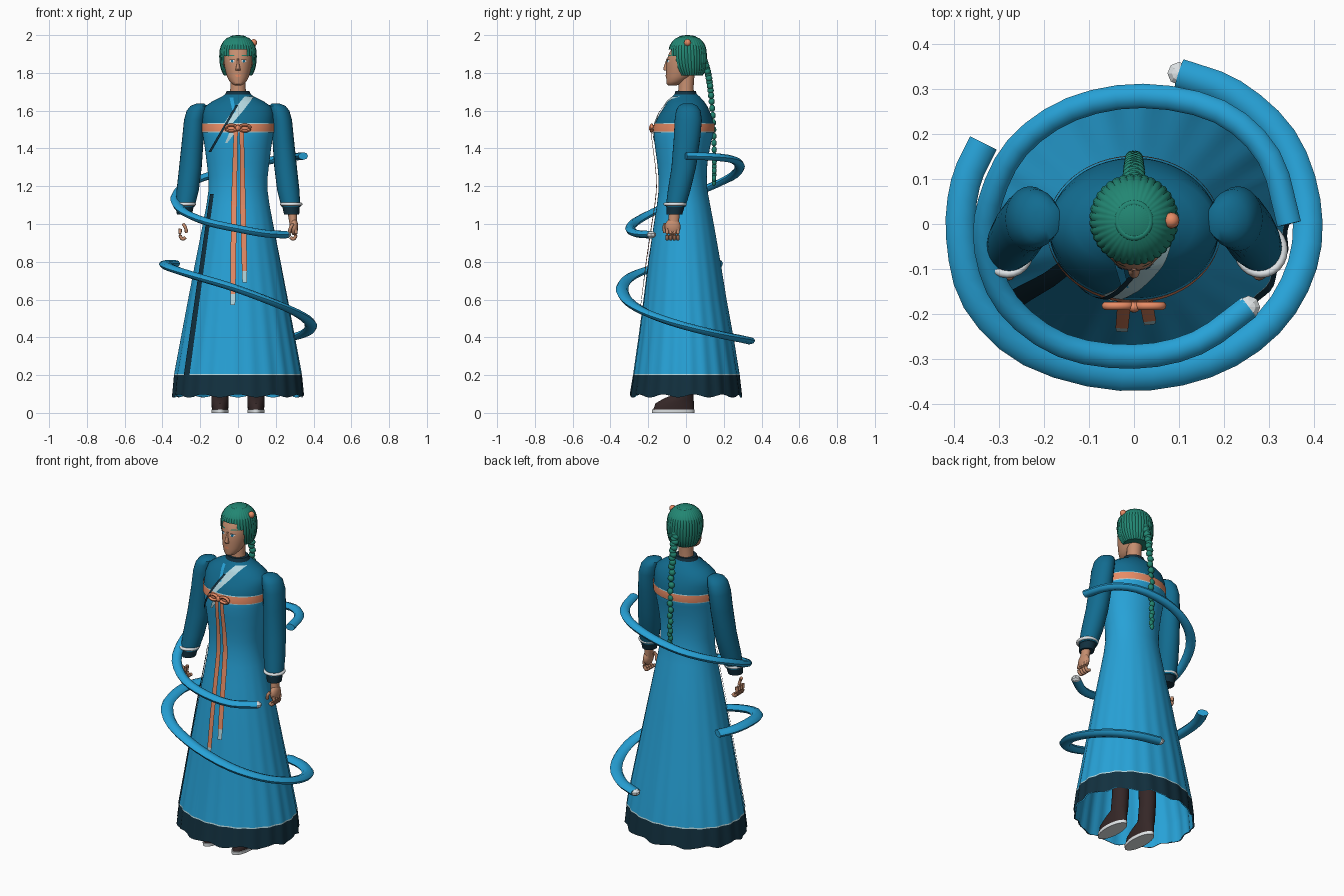
import bpy, bmesh, math
from mathutils import Vector

if "Cube" in bpy.data.objects:
    bpy.data.objects.remove(bpy.data.objects["Cube"])


def mat(name, r, g, b):
    m = bpy.data.materials.new(name)
    m.diffuse_color = (r, g, b, 1)
    m.use_nodes = True
    m.node_tree.nodes["Principled BSDF"].inputs["Base Color"].default_value = m.diffuse_color
    return m


SKY = mat("sky_blue", 0.02, 0.36, 0.68)
TEAL = mat("deep_blue", 0.006, 0.15, 0.28)
NAVY = mat("navy", 0.006, 0.03, 0.05)
GREEN = mat("hair_green", 0.016, 0.24, 0.17)
ORANGE = mat("orange", 0.80, 0.26, 0.13)
SKIN = mat("skin", 0.56, 0.27, 0.16)
WHITE = mat("white", 0.80, 0.84, 0.86)
PALE = mat("pale_aqua", 0.45, 0.68, 0.74)
BROWN = mat("dark_brown", 0.035, 0.02, 0.02)


def finish(name, bm, mats, rule=None, smooth=40, recalc=True):
    if recalc:
        bmesh.ops.recalc_face_normals(bm, faces=bm.faces)
    me = bpy.data.meshes.new(name)
    for m in mats:
        me.materials.append(m)
    if rule:
        for f in bm.faces:
            f.material_index = rule(f.calc_center_median())
    bm.to_mesh(me)
    bm.free()
    ob = bpy.data.objects.new(name, me)
    bpy.context.collection.objects.link(ob)
    if smooth:
        bpy.context.view_layer.objects.active = ob
        ob.select_set(True)
        bpy.ops.object.shade_smooth_by_angle(angle=math.radians(smooth))
        ob.select_set(False)
    return ob


def bridge(bm, rings, caps=True):
    n = len(rings[0])
    for a, b in zip(rings, rings[1:]):
        for i in range(n):
            j = (i + 1) % n
            bm.faces.new((a[i], a[j], b[j], b[i]))
    if caps:
        bm.faces.new(rings[0])
        bm.faces.new(rings[-1])


# Stack of ellipses: each ring is (z, cx, cy, rx, ry)
def loft(name, rings, mats, n=32, caps=True, rule=None, wave=None, keep=None, smooth=40):
    bm = bmesh.new()
    loops = []
    for z, cx, cy, rx, ry in rings:
        loop = []
        for i in range(n):
            a = math.tau * i / n
            k, dz = wave(a, z) if wave else (1, 0)
            loop.append(bm.verts.new((cx + rx * k * math.cos(a), cy + ry * k * math.sin(a), z + dz)))
        loops.append(loop)
    bridge(bm, loops, caps)
    if keep:
        bad = [f for f in bm.faces if not keep(f.calc_center_median())]
        bmesh.ops.delete(bm, geom=bad, context='FACES')
    return finish(name, bm, mats, rule, smooth)


def at(rings, z):
    rs = sorted(rings)
    for a, b in zip(rs, rs[1:]):
        if a[0] <= z <= b[0]:
            t = (z - a[0]) / (b[0] - a[0])
            return [p + (q - p) * t for p, q in zip(a, b)]
    return rs[-1] if z > rs[-1][0] else rs[0]


# Thin strip hugging the front of a loft; points are (x, z, width)
def strip(name, rings, pts, mats, off=0.007, rule=None, steps=12):
    bm = bmesh.new()
    rows = []
    for a, b in zip(pts, pts[1:]):
        for s in range(steps + 1):
            x, z, w = (p + (q - p) * s / steps for p, q in zip(a, b))
            _, cx, cy, rx, ry = at(rings, z)
            row = []
            for k in range(5):
                px = x + w * (k / 4 - 0.5)
                u = max(-1, min(1, (px - cx) / (rx + off)))
                row.append(bm.verts.new((px, cy - (ry + off) * math.sqrt(1 - u * u), z)))
            rows.append(row)
    for a, b in zip(rows, rows[1:]):
        if (a[0].co - b[0].co).length < 1e-6:
            continue
        for k in range(4):
            f = bm.faces.new((a[k], a[k + 1], b[k + 1], b[k]))
            f.normal_update()
            if f.normal.y > 0:
                f.normal_flip()
    return finish(name, bm, mats, rule, recalc=False)


def ball(name, loc, scale, m, seg=16, smooth=60):
    bm = bmesh.new()
    bmesh.ops.create_uvsphere(bm, u_segments=seg, v_segments=max(5, seg // 2), radius=1)
    for v in bm.verts:
        v.co = Vector(loc) + Vector(v.co[i] * scale[i] for i in range(3))
    return finish(name, bm, [m], smooth=smooth)


def spline(pts, steps):
    p = [Vector(q) for q in pts]
    p = [2 * p[0] - p[1]] + p + [2 * p[-1] - p[-2]]
    out = []
    for i in range(1, len(p) - 2):
        for s in range(steps):
            t = s / steps
            a, b, c, d = p[i - 1:i + 3]
            out.append(0.5 * (2 * b + (c - a) * t + (2 * a - 5 * b + 4 * c - d) * t * t + (3 * b - a - 3 * c + d) * t ** 3))
    return out + [p[-2]]


# Tube along a path; closed paths make rings
def tube(name, path, m, w, h, n=8, closed=False, smooth=50):
    bm = bmesh.new()
    loops = []
    for i, c in enumerate(path):
        nxt = path[(i + 1) % len(path)] if closed else path[min(i + 1, len(path) - 1)]
        t = (nxt - path[i - 1 if closed else max(i - 1, 0)]).normalized()
        side = t.cross(Vector((0, 0, 1)))
        side = side.normalized() if side.length > 0.01 else Vector((0, 1, 0))
        up = side.cross(t)
        loops.append([bm.verts.new(c + side * w * math.cos(math.tau * k / n) + up * h * math.sin(math.tau * k / n)) for k in range(n)])
    bridge(bm, loops + loops[:1] if closed else loops, not closed)
    return finish(name, bm, [m], smooth=smooth)


def oval(c, ax, ay, n=24):
    return [Vector(c) + Vector(ax) * math.cos(math.tau * i / n) + Vector(ay) * math.sin(math.tau * i / n) for i in range(n)]


# Dress: skirt, bodice and shoulders as (z, half width, front y, back y)
prof = [(.09, .346, -.295, .295), (.2, .336, -.278, .282), (.207, .335, -.277, .281), (.4, .3, -.25, .25),
        (.6, .263, -.224, .214), (.8, .225, -.2, .182), (1.0, .186, -.17, .147), (1.1, .167, -.154, .128),
        (1.18, .156, -.145, .113), (1.25, .157, -.146, .11), (1.32, .165, -.152, .113), (1.4, .175, -.163, .126),
        (1.46, .184, -.17, .14), (1.49, .189, -.17, .147), (1.53, .189, -.165, .146), (1.58, .19, -.142, .132),
        (1.62, .178, -.115, .115), (1.65, .135, -.096, .095), (1.675, .085, -.072, .072), (1.69, .062, -.058, .054)]
body = [(z, 0, (f + b) / 2, w, (b - f) / 2) for z, w, f, b in prof]


def pleat(a, z):
    t = max(0, (1.1 - z) / 1.0)
    return 1 + 0.013 * t * math.sin(22 * a), 0.008 * math.sin(11 * a) * max(0, (0.19 - z) / 0.1)


loft("dress", body, [NAVY, PALE, SKY, TEAL], 132, False,
     lambda c: 0 if c.z < .2 else 1 if c.z < .207 else 2 if c.z < 1.51 else 3, pleat)
loft("skirt_lining", [(z, x, y, rx * .98, ry * .98) for z, x, y, rx, ry in body[:8]], [SKY], 132, False, None, pleat)
loft("neck_collar", [(1.675, 0, -.002, .075, .066), (1.69, 0, -.002, .066, .058), (1.705, 0, -.002, .06, .054)], [NAVY])

# Chest sash with pale edges
sash = []
for z in (1.485, 1.49, 1.53, 1.534):
    _, x, y, rx, ry = at(body, z)
    sash.append((z, x, y, rx + .005, ry + .005))
loft("chest_sash", sash, [ORANGE, PALE], 64, False, lambda c: 0 if 1.49 < c.z < 1.53 else 1)

# Crossed collar and skirt trims
strip("collar_band", body, [(.06, 1.675, .05), (.0, 1.6, .055), (-.05, 1.535, .045)], [PALE])
strip("collar_tail", body, [(-.03, 1.485, .03), (-.062, 1.43, .012)], [PALE])
strip("collar_edge", body, [(-.005, 1.63, .014), (-.15, 1.38, .014)], [NAVY], .01)
strip("collar_accent", body, [(-.035, 1.67, .02), (-.02, 1.59, .016)], [SKY])
strip("skirt_slit", body, [(-.138, 1.16, .02), (-.272, .2, .03)], [NAVY], .007, None, 30)

# Bow and hanging ribbons
for s in (-1, 1):
    tube("bow_loop", oval((s * .036, -.182, 1.508), (.028, 0, 0), (0, 0, .016)), ORANGE, .009, .008, closed=True)
ball("bow_knot", (0, -.185, 1.508), (.014, .012, .016), ORANGE)
for x0, x1, end in ((-.012, -.027, .57), (.02, .035, .69)):
    tip = end + .06
    strip("ribbon", body, [(x0, 1.49, .022), ((x0 + x1) / 2 - .002, 1.1, .03), (x1, tip, .028), (x1, end, .024)],
          [ORANGE, PALE], .013, lambda c, tip=tip: 1 if c.z < tip else 0)

# Sleeves, cuffs and bracelets
sleeve = [(1.638, .2, .01, .02, .025), (1.625, .207, .01, .045, .05), (1.6, .219, .012, .053, .065),
          (1.55, .231, .012, .055, .072), (1.45, .239, .005, .057, .07), (1.3, .252, -.012, .06, .065),
          (1.18, .266, -.036, .059, .06), (1.09, .28, -.055, .05, .052)]
cuff = [(1.095, .28, -.055, .046, .048), (1.05, .284, -.062, .04, .042)]
for s in (-1, 1):
    flip = lambda rs: [(z, s * x, y, rx, ry) for z, x, y, rx, ry in rs]
    loft("sleeve", flip(sleeve), [TEAL], 24)
    loft("cuff", flip(cuff), [NAVY], 24)
    tube("bracelet", oval((s * .282, -.058, 1.105), (.051, 0, 0), (0, .053, 0)), WHITE, .009, .009, closed=True)
    # Curled fingers
    for i in range(4):
        y = -.1 + i * .019
        tube("finger", spline([(s * .305, y, .975), (s * .307, y, .94), (s * .293, y, .92), (s * .278, y, .93)], 3), SKIN, .009, .009)
    tube("thumb", spline([(s * .29, -.11, 1.0), (s * .278, -.117, .98), (s * .272, -.112, .955)], 3), SKIN, .009, .009)
ball("palm", (.297, -.07, .985), (.022, .042, .045), SKIN)
loft("wrist", [(1.06, .288, -.062, .025, .028), (.99, .294, -.068, .02, .03)], [SKIN], 16)

# Boots, soles and legs
for s in (-1, 1):
    x = s * .095
    loft("sole", [(0, x, -.068, .045, .112), (.018, x, -.068, .046, .112)], [WHITE], 24)
    loft("boot", [(.018, x, -.065, .043, .108), (.05, x, -.06, .046, .102), (.075, x, -.04, .046, .08),
                  (.1, x, -.01, .045, .05), (.2, x, 0, .045, .048), (.55, x, 0, .052, .055)], [BROWN], 24)

# Neck and head
loft("neck", [(1.66, 0, 0, .05, .046), (1.72, 0, 0, .04, .04), (1.82, 0, .005, .042, .042)], [SKIN], 24)
head = [(1.733, 0, -.072, .016, .02), (1.74, 0, -.066, .03, .036), (1.755, 0, -.055, .045, .049), (1.78, 0, -.038, .058, .067),
        (1.82, 0, -.022, .069, .083), (1.86, 0, -.013, .075, .09), (1.9, 0, -.005, .076, .087),
        (1.93, 0, .0, .07, .074), (1.97, 0, .005, .045, .05)]
loft("head", head, [SKIN], 32)
loft("nose", [(1.812, 0, -.102, .013, .012), (1.82, 0, -.105, .013, .016), (1.845, 0, -.102, .007, .011), (1.875, 0, -.098, .005, .005)], [SKIN], 12)
for s in (-1, 1):
    strip("eye_white", head, [(s * .031, 1.855, .01), (s * .031, 1.862, .028), (s * .031, 1.869, .014)], [WHITE], .002, None, 3)
    strip("iris", head, [(s * .031, 1.855, .008), (s * .031, 1.862, .012), (s * .031, 1.869, .009)], [TEAL], .004, None, 3)
    strip("eyelid", head, [(s * .031, 1.868, .03), (s * .031, 1.872, .024)], [BROWN], .004, None, 2)
    strip("brow", head, [(s * .033, 1.889, .034), (s * .033, 1.895, .022)], [GREEN], .003, None, 2)
    ball("ear", (s * .078, .0, 1.845), (.01, .016, .022), SKIN, 12)
strip("lips", head, [(0, 1.778, .014), (0, 1.785, .03), (0, 1.792, .014)], [ORANGE], .003, None, 3)

# Ribbed hair cap with an open face, crown bun, ornament and braid
cap = [(2.0, 0, .008, .008, .008), (1.997, 0, .008, .03, .03), (1.984, 0, .008, .058, .06), (1.965, 0, .008, .077, .08),
       (1.945, 0, .008, .088, .092), (1.925, 0, .008, .094, .097), (1.89, 0, .01, .097, .099), (1.86, 0, .011, .096, .097),
       (1.83, 0, .014, .091, .091), (1.805, 0, .018, .083, .08), (1.785, 0, .02, .072, .066)]
loft("hair", cap, [GREEN], 144, True, None,
     lambda a, z: (1 + (0.03 * abs(math.sin(18 * a)) if z < 1.99 else 0), 0),
     lambda c: c.z > 1.927 or c.y > -.066 + max(0, 1.927 - c.z) * .25 or (c.z > 1.9 and abs(c.x) > .05))
tube("crown_coil", oval((0, .008, 1.988), (.036, 0, 0), (0, .038, 0), 32), GREEN, .008, .008, closed=True)
ball("hair_ornament", (.083, .008, 1.96), (.018, .018, .019), ORANGE)
braid = spline([(0, .095, 1.865), (0, .118, 1.79), (0, .133, 1.68), (0, .146, 1.5), (0, .15, 1.33), (0, .148, 1.22)], 5)
for i, p in enumerate(braid):
    r = .024 - .011 * i / len(braid)
    ball("braid_knot", p + Vector((.003 * (-1) ** i, 0, 0)), (r, r * .85, .019), GREEN, 12)

# Floating water ribbons with pale tips
upper = [(.345, 0, 1.36), (.3, .15, 1.355), (.19, .25, 1.34), (.02, .285, 1.305), (-.14, .255, 1.26), (-.26, .17, 1.215), (-.32, .05, 1.165),
         (-.328, -.06, 1.115), (-.28, -.18, 1.06), (-.16, -.27, 1.01), (0, -.295, .975), (.14, -.265, .95), (.255, -.185, .943)]
lower = [(-.335, .18, .79), (-.375, .09, .79), (-.385, -.03, .785), (-.35, -.17, .765), (-.23, -.285, .725), (-.03, -.338, .665),
         (.16, -.31, .595), (.3, -.22, .535), (.375, -.09, .485), (.382, .05, .445), (.33, .19, .412), (.22, .29, .392), (.1, .335, .382)]
for pts, w in ((upper, .027), (lower, .033)):
    tube("water_ribbon", spline(pts, 3), SKY, w, .02)
    ball("water_tip", pts[-1], (.027, .027, .019), WHITE, 8, 0)
